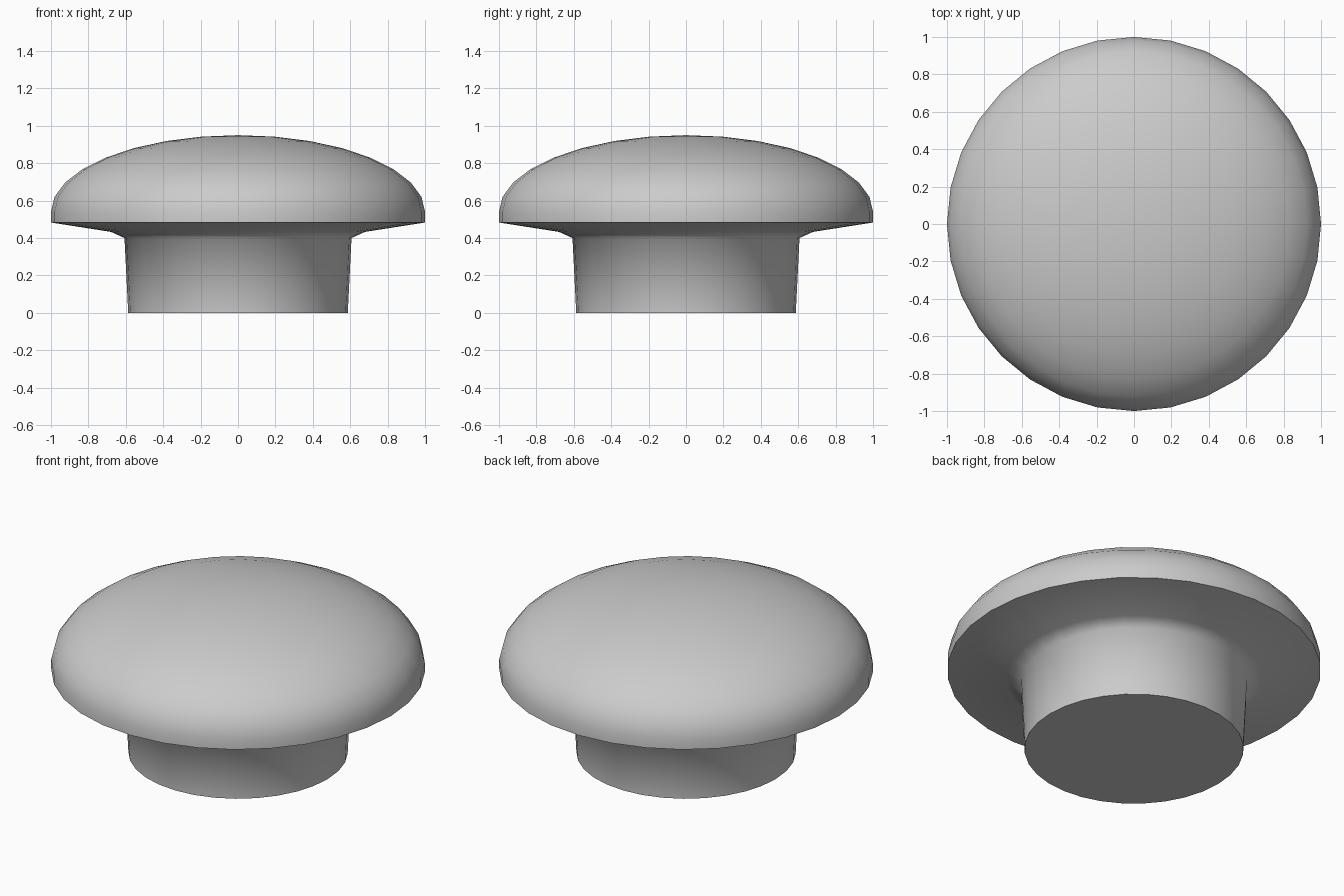
import bpy, bmesh, math

if "Cube" in bpy.data.objects:
    bpy.data.objects.remove(bpy.data.objects["Cube"])

SEGMENTS = 32
STEP = math.pi / 16

# Stem, flared underside and rim, from bottom to top (radius, height)
profile = [(0.587, 0.0), (0.607, 0.4), (0.68, 0.433), (1.0, 0.483)]
# Flattened half-ellipsoid cap
profile += [(math.cos(k * STEP), 0.54 + 0.41 * math.sin(k * STEP)) for k in range(8)]

bm = bmesh.new()
rings = [[bm.verts.new((r * math.cos(i * math.tau / SEGMENTS),
                        r * math.sin(i * math.tau / SEGMENTS), z))
          for i in range(SEGMENTS)] for r, z in profile]
for low, high in zip(rings, rings[1:]):
    for i in range(SEGMENTS):
        j = (i + 1) % SEGMENTS
        bm.faces.new((low[i], low[j], high[j], high[i]))

# Flat base and domed crown
bm.faces.new(rings[0][::-1])
crown = bm.verts.new((0, 0, 0.95))
for i in range(SEGMENTS):
    bm.faces.new((rings[-1][i], rings[-1][(i + 1) % SEGMENTS], crown))

mesh = bpy.data.meshes.new("mushroom_knob")
bm.to_mesh(mesh)
bm.free()
knob = bpy.data.objects.new("mushroom_knob", mesh)
bpy.context.collection.objects.link(knob)

# Smooth surfaces with crisp rim and base edges
bpy.context.view_layer.objects.active = knob
knob.select_set(True)
bpy.ops.object.shade_smooth_by_angle(angle=math.radians(70))
